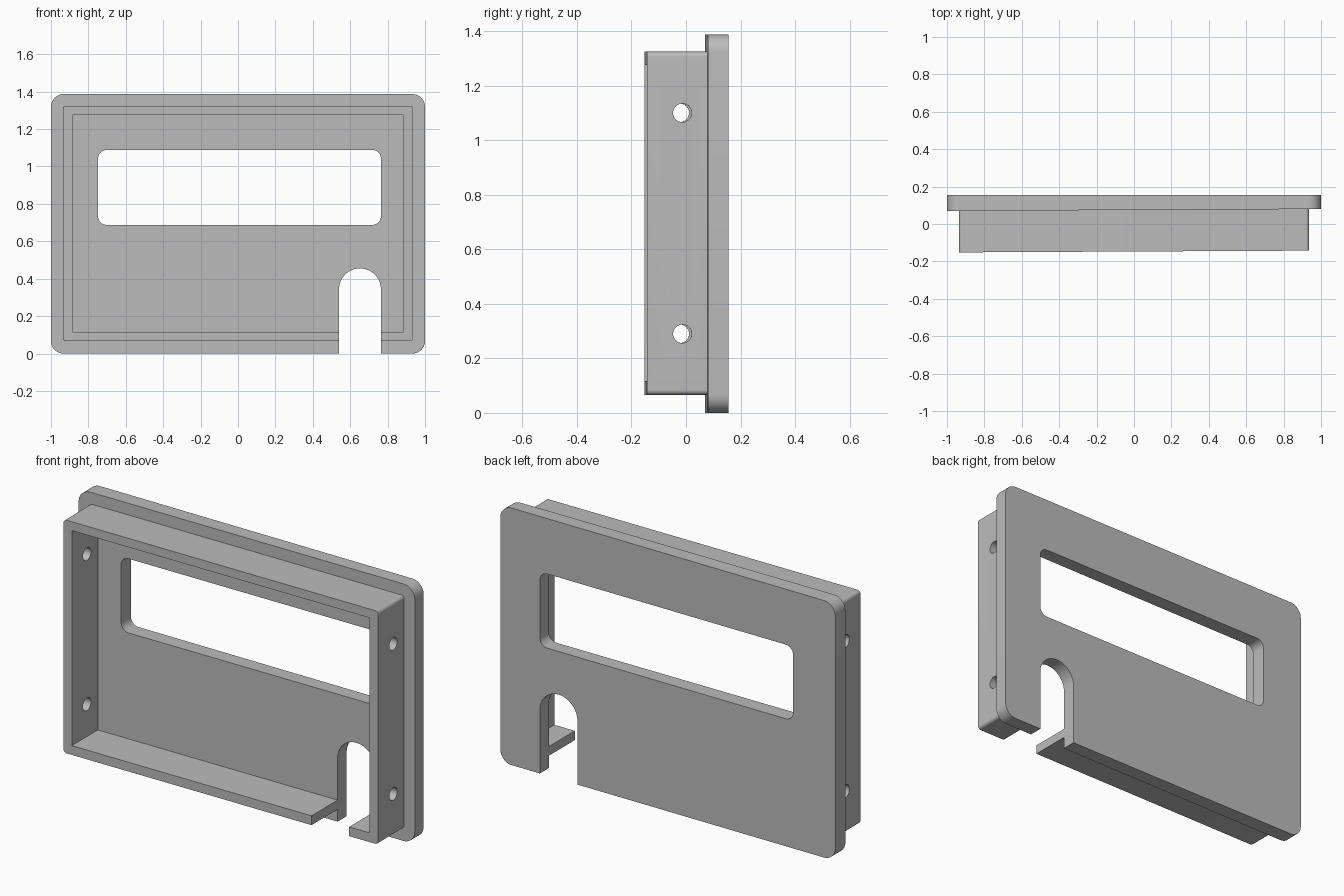
import bpy
import bmesh
from math import cos, sin, pi, radians
from mathutils import Matrix

if "Cube" in bpy.data.objects:
    bpy.data.objects.remove(bpy.data.objects["Cube"], do_unlink=True)

# One plain grey plastic
grey = bpy.data.materials.new("grey_plastic")
grey.use_nodes = True
grey.diffuse_color = (0.5, 0.5, 0.5, 1)
grey.node_tree.nodes["Principled BSDF"].inputs["Base Color"].default_value = (0.5, 0.5, 0.5, 1)

TILT = Matrix.Rotation(0.005, 3, "Z")   # the frame sits very slightly askew on the flat back
FRONT, JOINT, BACK = -0.147, 0.075, 0.155


def arc(cx, cz, r, start, end, steps):
    angles = [start + (end - start) * i / steps for i in range(steps + 1)]
    return [(cx + r * cos(a), cz + r * sin(a)) for a in angles]


def rounded_rect(x0, x1, z0, z1, r, steps=10):
    if r == 0:
        return [(x1, z1), (x0, z1), (x0, z0), (x1, z0)]
    centres = [(x1 - r, z1 - r), (x0 + r, z1 - r), (x0 + r, z0 + r), (x1 - r, z0 + r)]
    points = []
    for i, (cx, cz) in enumerate(centres):
        points += arc(cx, cz, r, i * pi / 2, (i + 1) * pi / 2, steps)
    return points


def prism(name, outline, y0, y1, tilt=False):
    """Extrude an x-z outline along y, tilting everything but the flat back."""
    bm = bmesh.new()
    face = bm.faces.new([bm.verts.new((x, y0, z)) for x, z in outline])
    new = bmesh.ops.extrude_face_region(bm, geom=[face])["geom"]
    bmesh.ops.translate(bm, vec=(0, y1 - y0, 0),
                        verts=[v for v in new if isinstance(v, bmesh.types.BMVert)])
    if tilt:
        for v in bm.verts:
            if v.co.y < BACK - 0.01:
                v.co = TILT @ v.co
    return finish(name, bm)


def cross_hole(name, y, z, r):
    """A cylinder lying along x, for drilling both side walls."""
    bm = bmesh.new()
    bmesh.ops.create_cone(bm, cap_ends=True, segments=40, radius1=r, radius2=r, depth=3,
                          matrix=Matrix.Translation((0, y, z)) @ Matrix.Rotation(pi / 2, 4, "Y"))
    for v in bm.verts:
        v.co = TILT @ v.co
    return finish(name, bm)


def finish(name, bm):
    bmesh.ops.recalc_face_normals(bm, faces=bm.faces)
    mesh = bpy.data.meshes.new(name)
    bm.to_mesh(mesh)
    bm.free()
    mesh.materials.append(grey)
    obj = bpy.data.objects.new(name, mesh)
    bpy.context.collection.objects.link(obj)
    return obj


def activate(obj):
    bpy.ops.object.select_all(action="DESELECT")
    obj.select_set(True)
    bpy.context.view_layer.objects.active = obj


def cut(obj, *cutters):
    activate(obj)
    for cutter in cutters:
        mod = obj.modifiers.new("cut", "BOOLEAN")
        mod.operation = "DIFFERENCE"
        mod.solver = "EXACT"
        mod.object = cutter
        bpy.ops.object.modifier_apply(modifier=mod.name)


# Face plate and the projecting rim behind it
face_plate = prism("face_plate", rounded_rect(-1, 1, 0, 1.387, 0.068), JOINT, BACK, True)
rim = prism("rim", rounded_rect(-0.936, 0.936, 0.066, 1.324, 0.018), FRONT, JOINT, True)

# Openings
window = prism("window_cutter", rounded_rect(-0.748, 0.764, 0.688, 1.088, 0.045), -1, 1)
cavity = prism("cavity_cutter", rounded_rect(-0.886, 0.886, 0.116, 1.276, 0), -1, 1)
notch = prism("notch_cutter", [(0.54, -0.5), (0.764, -0.5)] + arc(0.652, 0.343, 0.112, 0, pi, 32), -1, 1)
holes = [cross_hole("hole_cutter", -0.018, z, 0.034) for z in (0.29, 1.1)]

cut(face_plate, window, notch)
cut(rim, cavity, notch, *holes)

for cutter in [window, cavity, notch] + holes:
    bpy.data.objects.remove(cutter, do_unlink=True)

for part in (face_plate, rim):
    activate(part)
    bpy.ops.object.shade_smooth_by_angle(angle=radians(30))
